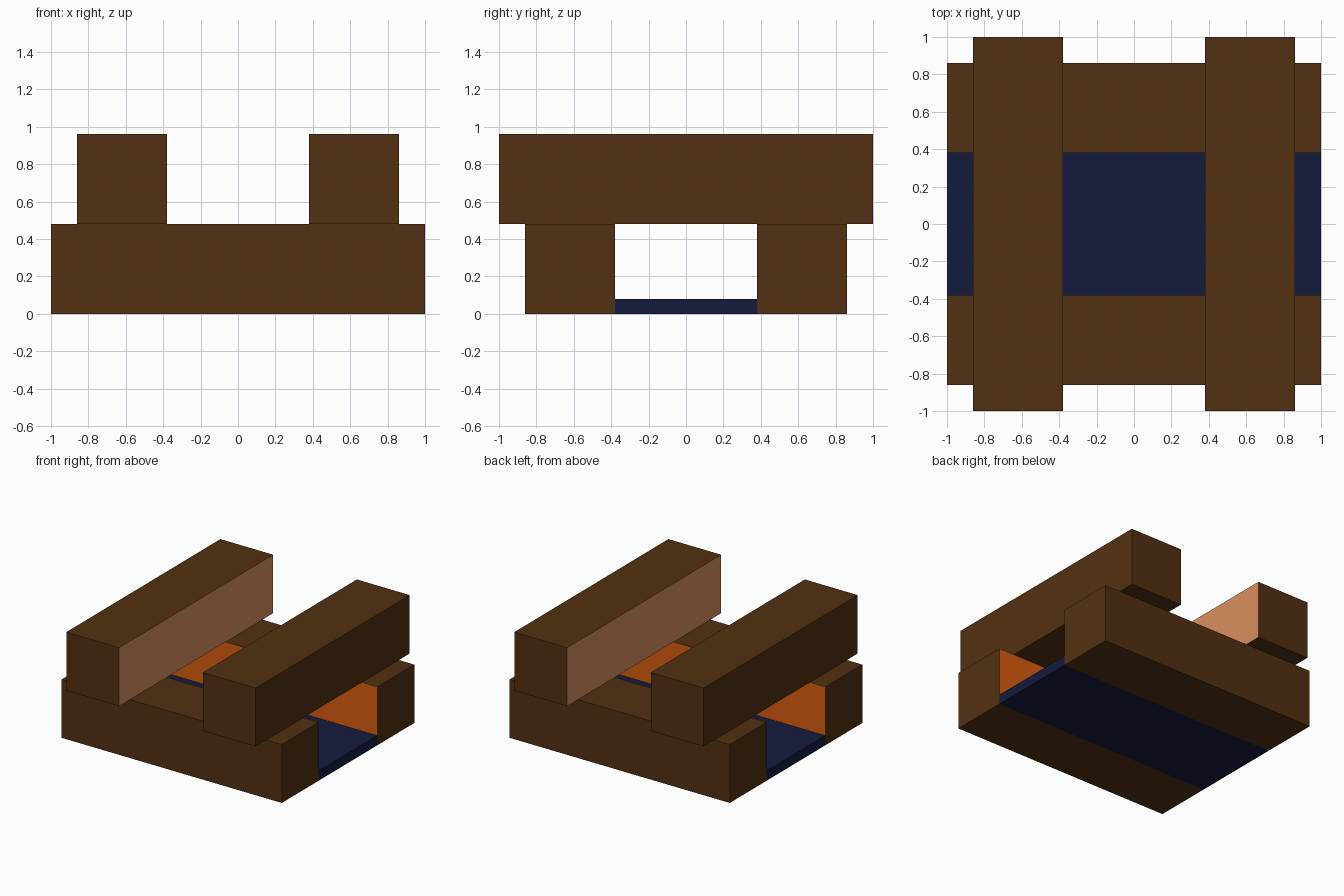
import bpy, bmesh
from mathutils import Vector

if "Cube" in bpy.data.objects:
    bpy.data.objects.remove(bpy.data.objects["Cube"])


def linear(c):
    return c / 12.92 if c <= 0.04045 else ((c + 0.055) / 1.055) ** 2.4


def material(name, r, g, b):
    m = bpy.data.materials.new(name)
    m.diffuse_color = [linear(v / 255) for v in (r, g, b)] + [1]
    m.use_nodes = True
    m.node_tree.nodes["Principled BSDF"].inputs["Base Color"].default_value = m.diffuse_color
    return m


bark = material("bark", 83, 48, 18)
ember = material("ember", 216, 92, 14)
pale_wood = material("pale_wood", 219, 144, 96)
ash = material("ash", 20, 27, 61)


def box(name, center, size, mat, inner=None, inner_dir=None):
    """Box with an optional second material on the face looking along inner_dir."""
    bm = bmesh.new()
    bmesh.ops.create_cube(bm, size=1)
    bmesh.ops.scale(bm, vec=size, verts=bm.verts)
    bm.normal_update()
    if inner:
        for f in bm.faces:
            if f.normal.dot(Vector(inner_dir)) > 0.9:
                f.material_index = 1
    me = bpy.data.meshes.new(name)
    bm.to_mesh(me)
    bm.free()
    me.materials.append(mat)
    if inner:
        me.materials.append(inner)
    ob = bpy.data.objects.new(name, me)
    ob.location = center
    bpy.context.collection.objects.link(ob)


T = 0.48     # log thickness
OFF = 0.62   # log centre offset from the middle

# Lower logs along x, glowing on the inside
for name, s in (("front_lower_log", -1), ("back_lower_log", 1)):
    box(name, (0, s * OFF, T / 2), (2, T, T), bark, ember, (0, -s, 0))

# Upper logs along y, pale on the inside
for name, s in (("left_upper_log", -1), ("right_upper_log", 1)):
    box(name, (s * OFF, 0, T * 1.5), (T, 2, T), bark, pale_wood, (-s, 0, 0))

# Ash bed between the lower logs
box("ash_bed", (0, 0, 0.04), (2, 2 * OFF - T, 0.08), ash)
